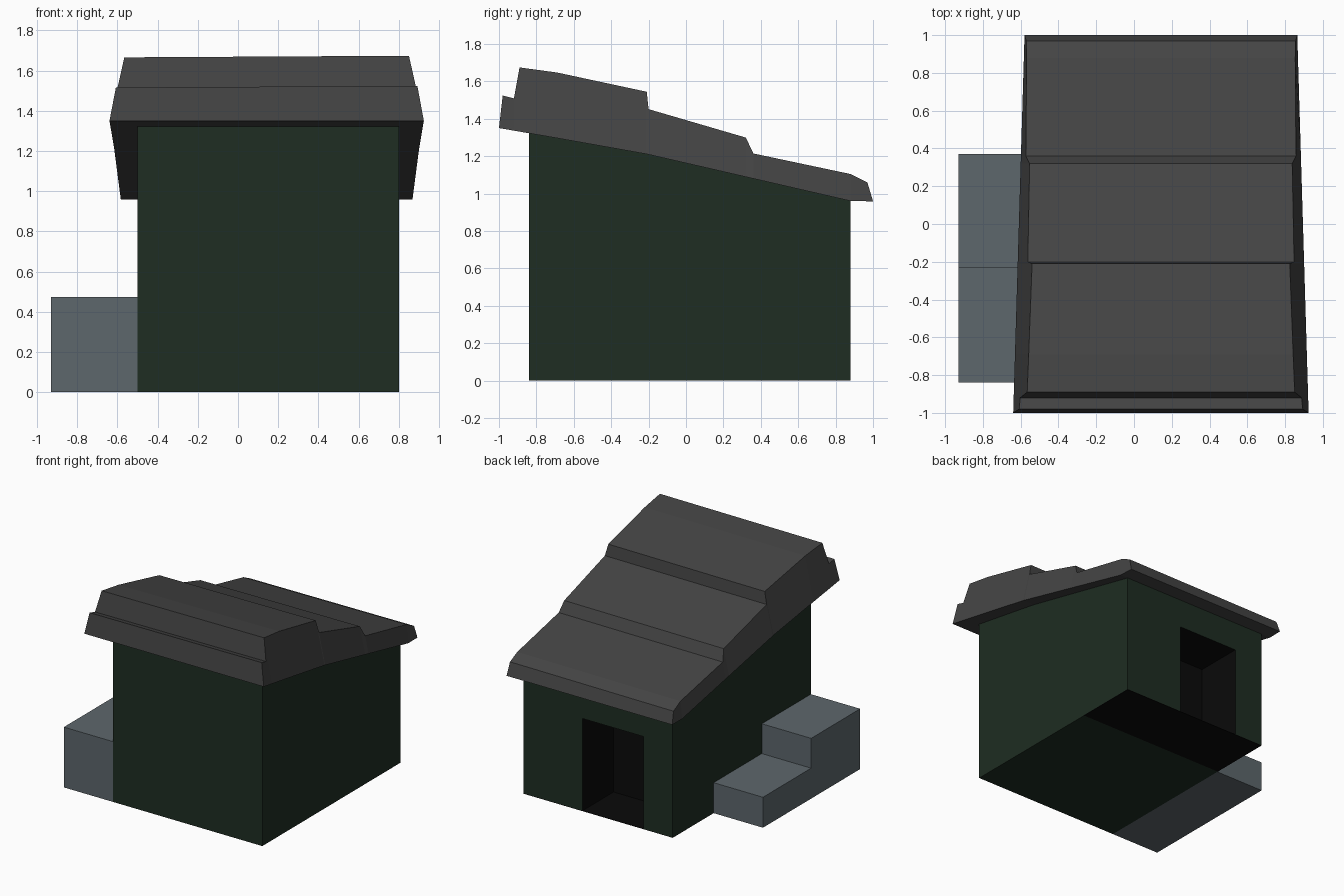
import bpy, bmesh

if "Cube" in bpy.data.objects:
    bpy.data.objects.remove(bpy.data.objects["Cube"])


def material(name, rgb):
    m = bpy.data.materials.new(name)
    m.diffuse_color = (*rgb, 1)
    m.use_nodes = True
    m.node_tree.nodes["Principled BSDF"].inputs["Base Color"].default_value = m.diffuse_color
    return m


GREEN = material("dark_green", (0.013, 0.026, 0.016))
SLATE = material("slate", (0.058, 0.058, 0.058))
STONE = material("stone", (0.11, 0.135, 0.15))
BLACK = material("black", (0.003, 0.003, 0.003))


def loft(name, rings, mat):
    """Skin a row of rings with equal point counts and cap both ends."""
    bm = bmesh.new()
    rows = [[bm.verts.new(p) for p in ring] for ring in rings]
    n = len(rows[0])
    for a, b in zip(rows, rows[1:]):
        for i in range(n):
            j = (i + 1) % n
            bm.faces.new((a[i], a[j], b[j], b[i]))
    bm.faces.new(rows[0])
    bm.faces.new(rows[-1])
    bmesh.ops.recalc_face_normals(bm, faces=bm.faces)
    me = bpy.data.meshes.new(name)
    bm.to_mesh(me)
    bm.free()
    me.materials.append(mat)
    ob = bpy.data.objects.new(name, me)
    bpy.context.collection.objects.link(ob)
    return ob


def prism(name, profile, x0, x1, mat):
    """Extrude a (y, z) side profile from x0 to x1."""
    return loft(name, [[(x, y, z) for y, z in profile] for x in (x0, x1)], mat)


def box(name, x0, x1, y0, y1, z0, z1, mat):
    return prism(name, [(y0, z0), (y1, z0), (y1, z1), (y0, z1)], x0, x1, mat)


# Walls with a sloping top that ends inside the roof
walls = prism("walls", [(-0.84, 0.004), (0.88, 0.004), (0.88, 1.02), (-0.84, 1.38)],
              -0.5, 0.8, GREEN)

# Doorway recess in the back wall
cutter = box("doorway_cutter", -0.247, 0.285, 0.495, 1.1, -0.2, 0.73, BLACK)
cutter.hide_render = True
cutter.display_type = 'WIRE'
cut = walls.modifiers.new("doorway", 'BOOLEAN')
cut.operation = 'DIFFERENCE'
cut.solver = 'EXACT'
cut.material_mode = 'TRANSFER'
cut.object = cutter

# Floor plates: black at the door end, green under the rest
box("door_floor", -0.5, 0.8, 0.375, 0.88, 0, 0.004, BLACK)
box("main_floor", -0.5, 0.8, -0.84, 0.375, 0, 0.004, GREEN)

# Two stone steps along the left wall
prism("side_steps", [(-0.84, 0), (0.37, 0), (0.37, 0.24), (-0.23, 0.24),
                     (-0.23, 0.475), (-0.84, 0.475)], -0.93, -0.5, STONE)

# Stepped roof: top edge as (y, z, half width), front to back
ROOF_X = 0.1425
top = [(-0.98, 1.52, 0.75), (-0.92, 1.505, 0.745), (-0.89, 1.67, 0.708),
       (-0.69, 1.643, 0.70), (-0.21, 1.54, 0.682), (-0.2, 1.447, 0.705),
       (0.32, 1.295, 0.695), (0.36, 1.21, 0.715), (0.88, 1.10, 0.711),
       (0.97, 1.055, 0.713)]
under = [(-1, 1.35), (-0.25, 1.22), (0.88, 0.96), (1, 0.958)]


def underside(y):
    for (ya, za), (yb, zb) in zip(under, under[1:]):
        if y <= yb:
            return za + (zb - za) * (y - ya) / (yb - ya)


rings = []
for i, (y, z, w) in enumerate(top):
    yb = -1 if i == 0 else 1 if i == len(top) - 1 else y
    zb, wb = underside(yb), 0.752 - 0.03 * yb
    rings.append([(ROOF_X - wb, yb, zb), (ROOF_X + wb, yb, zb),
                  (ROOF_X + w, y, z + 0.004), (ROOF_X - w, y, z - 0.004)])
loft("roof", rings, SLATE)
